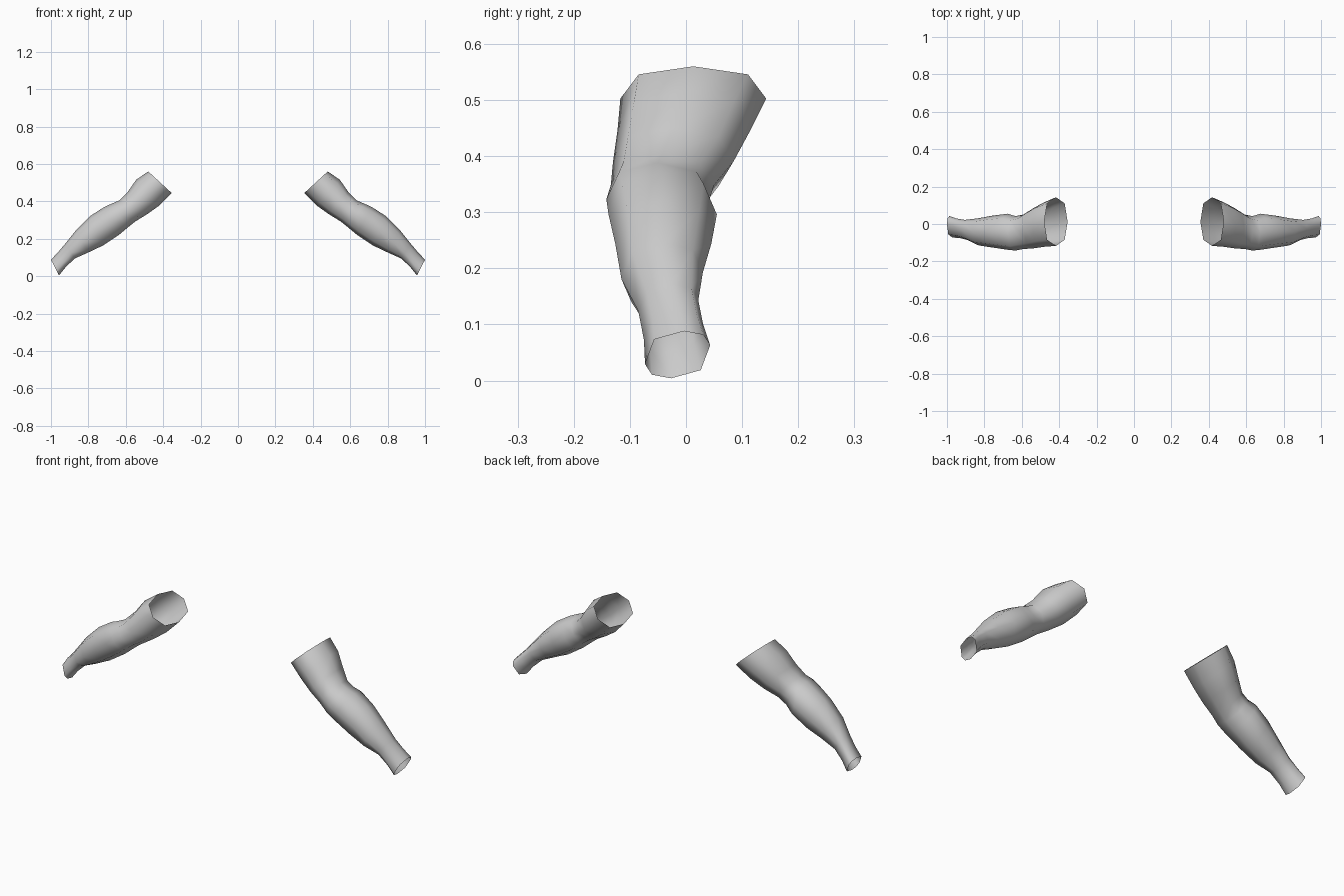
import bpy
import bmesh
from math import copysign
from mathutils import Vector

default_cube = bpy.data.objects.get("Cube")
if default_cube:
    bpy.data.objects.remove(default_cube, do_unlink=True)

# One plain material for both arms
GREY = (0.6, 0.6, 0.6, 1.0)
material = bpy.data.materials.new("plain_grey")
material.use_nodes = True
material.diffuse_color = GREY
material.node_tree.nodes["Principled BSDF"].inputs["Base Color"].default_value = GREY

# Cross-sections, shoulder to wrist:
# upper edge (x, z), lower edge (x, z), front y, back y, roll of the section
SECTIONS = [
    (.48, .56, .355, .445, -.117, .143, 0),
    (.545, .515, .42, .378, -.122, .115, 0),
    (.59, .45, .485, .332, -.130, .085, 0),
    (.635, .405, .55, .292, -.134, .05, 0),
    (.675, .388, .592, .258, -.142, .042, 0),
    (.715, .37, .635, .222, -.138, .055, 0),
    (.79, .322, .72, .165, -.126, .045, 0),
    (.866, .246, .80, .127, -.115, .03, .1),
    (.925, .172, .872, .095, -.085, .022, .25),
    (.965, .125, .92, .05, -.075, .03, .4),
    (1.0, .088, .957, .004, -.073, .043, .4),
]

# Eight corners of a slightly squared octagon: (along height, along depth)
DIAGONAL = .75
CORNERS = [(1, 0), (DIAGONAL, DIAGONAL), (0, 1), (-DIAGONAL, DIAGONAL),
           (-1, 0), (-DIAGONAL, -DIAGONAL), (0, -1), (DIAGONAL, -DIAGONAL)]


def section_points(section, side):
    """Return the corners of one arm section."""
    top_x, top_z, low_x, low_z, front, back, roll = section
    top = Vector((side * top_x, 0, top_z))
    low = Vector((side * low_x, 0, low_z))
    centre = (top + low) / 2 + Vector((0, (front + back) / 2, 0))
    height = (top - low) / 2
    depth = Vector((0, (back - front) / 2, 0))
    points = []
    for up, out in CORNERS:
        # Roll lifts the back edge and drops the front edge
        lift = up + roll * out * (1 - abs(up) * .9)
        shift = out + roll * up * (1 - abs(out)) * .5
        lift = copysign(min(abs(lift), 1), lift)
        points.append(centre + height * lift + depth * shift)
    return points


def build_arm(name, side):
    """Loft an open tube through the arm sections."""
    bm = bmesh.new()
    rings = [[bm.verts.new(p) for p in section_points(s, side)] for s in SECTIONS]
    count = len(CORNERS)
    for first, second in zip(rings, rings[1:]):
        for i in range(count):
            j = (i + 1) % count
            quad = [first[i], first[j], second[j], second[i]]
            bm.faces.new(quad if side < 0 else quad[::-1])
    # Make sure the surface faces away from the arm's axis
    bm.faces.ensure_lookup_table()
    bm.normal_update()
    face = bm.faces[0]
    middle = sum((v.co for v in rings[0] + rings[1]), Vector()) / (2 * count)
    if face.normal.dot(face.calc_center_median() - middle) < 0:
        bmesh.ops.reverse_faces(bm, faces=bm.faces[:])
    for face in bm.faces:
        face.smooth = True
    mesh = bpy.data.meshes.new(name)
    bm.to_mesh(mesh)
    bm.free()
    mesh.materials.append(material)
    arm = bpy.data.objects.new(name, mesh)
    bpy.context.scene.collection.objects.link(arm)
    return arm


build_arm("left_arm", 1)
build_arm("right_arm", -1)
